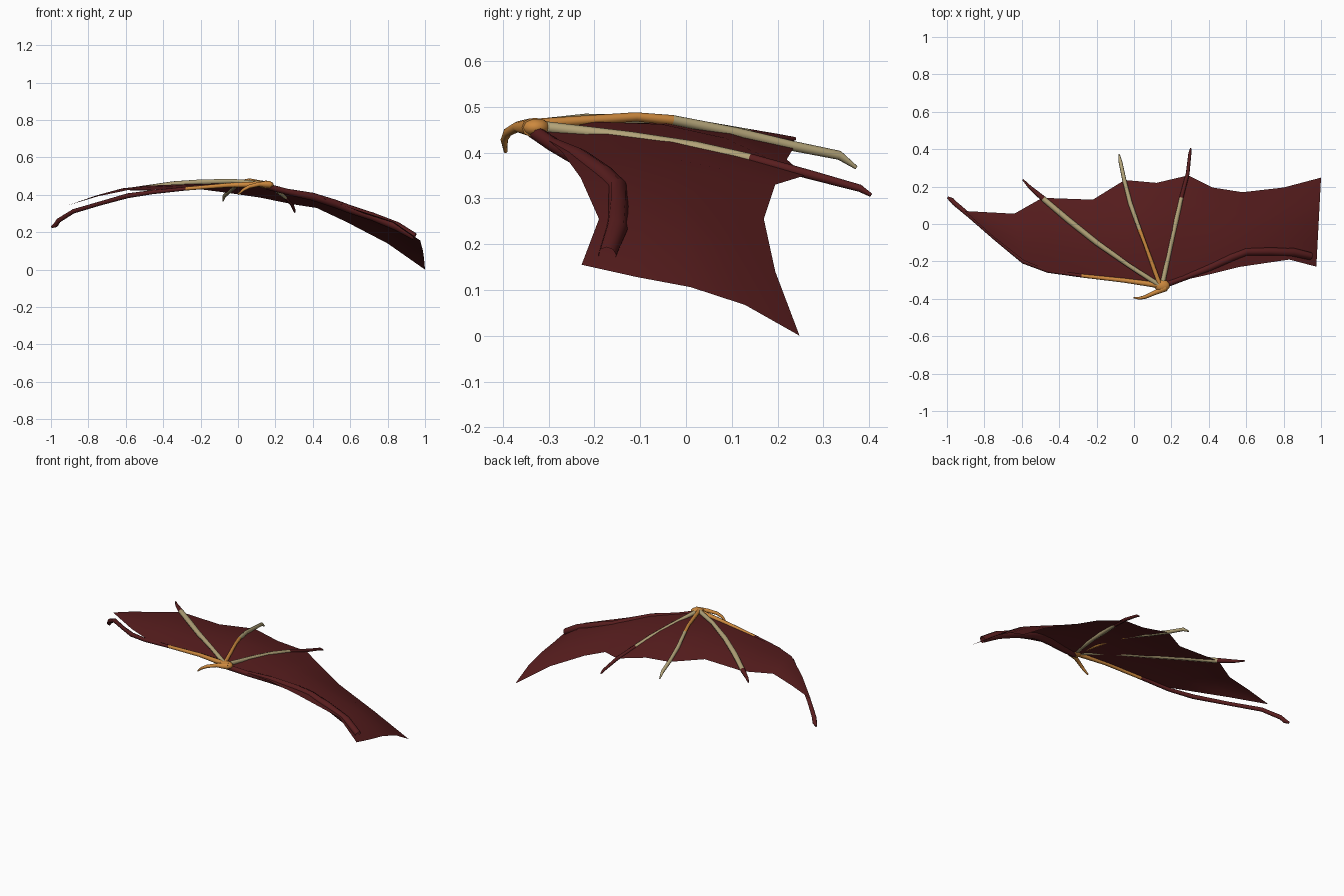
import bpy, bmesh, math
from mathutils import Vector


def material(name, rgb):
    m = bpy.data.materials.new(name)
    m.diffuse_color = (*rgb, 1)
    return m


RED = material("dark red skin", (0.098, 0.0125, 0.0130))
TAN = material("pale bone", (0.44, 0.36, 0.185))
ORANGE = material("amber horn", (0.61, 0.25, 0.048))


def finish(bm, name, mats, smooth=None):
    me = bpy.data.meshes.new(name)
    bm.to_mesh(me)
    bm.free()
    ob = bpy.data.objects.new(name, me)
    bpy.context.collection.objects.link(ob)
    for m in mats:
        me.materials.append(m)
    if smooth:
        bpy.ops.object.select_all(action='DESELECT')
        ob.select_set(True)
        bpy.context.view_layer.objects.active = ob
        bpy.ops.object.shade_smooth_by_angle(angle=math.radians(smooth))
    return ob


def tube(name, path, mats, change=99, sides=8, open_end=False):
    """Tapered bone through (x, y, z, radius); second material from segment 'change'."""
    bm = bmesh.new()
    pts = [Vector(p[:3]) for p in path]
    rings = []
    for i, p in enumerate(pts):
        d = pts[min(i + 1, len(pts) - 1)] - pts[max(i - 1, 0)]
        q = d.to_track_quat('Z', 'Y')
        r = path[i][3]
        rings.append([bm.verts.new(p + q @ Vector((r * math.cos(a), r * math.sin(a), 0)))
                      for a in (2 * math.pi * k / sides for k in range(sides))])
    for i in range(len(rings) - 1):
        for k in range(sides):
            n = (k + 1) % sides
            f = bm.faces.new((rings[i][k], rings[i][n], rings[i + 1][n], rings[i + 1][k]))
            f.material_index = 1 if i >= change else 0
    bm.faces.new(rings[0][::-1])
    if not open_end:
        bm.faces.new(rings[-1]).material_index = 1 if change < 99 else 0
    return finish(bm, name, mats, 50)


# Membrane: leading-edge point, trailing-edge point, arch and skew for each column
columns = [
    ((-0.905, 0.068, 0.345), (-0.90, 0.069, 0.347), 0.0, 1),
    ((-0.75, -0.07, 0.392), (-0.77, 0.062, 0.39), 0.005, 1),
    ((-0.59, -0.195, 0.425), (-0.64, 0.055, 0.425), 0.010, 1),
    ((-0.46, -0.25, 0.426), (-0.49, 0.14, 0.433), 0.020, 1),
    ((-0.30, -0.275, 0.435), (-0.22, 0.13, 0.432), 0.024, 1),
    ((-0.05, -0.30, 0.45), (-0.05, 0.235, 0.41), 0.035, 1),
    ((0.10, -0.325, 0.455), (0.12, 0.22, 0.385), 0.042, 1),
    ((0.20, -0.315, 0.44), (0.29, 0.26, 0.35), 0.022, 1),
    ((0.40, -0.27, 0.40), (0.42, 0.195, 0.33), 0.024, 1),
    ((0.56, -0.23, 0.345), (0.58, 0.17, 0.255), 0.03, 1),
    ((0.83, -0.19, 0.255), (0.80, 0.195, 0.14), 0.03, 1.2),
    ((0.975, -0.228, 0.155), (1.0, 0.248, 0.0), 0.032, 1.5),
]
ROWS = 4
bm = bmesh.new()
grid = []
for lead, trail, arch, skew in columns:
    col = []
    for j in range(ROWS + 1):
        t = j / ROWS
        p = Vector(lead).lerp(Vector(trail), t)
        p.z += arch * math.sin(math.pi * t ** skew)
        col.append(bm.verts.new(p))
    grid.append(col)
for a, b in zip(grid, grid[1:]):
    for j in range(ROWS):
        bm.faces.new((a[j], b[j], b[j + 1], a[j + 1]))
finish(bm, "wing_membrane", [RED], 40)

# Fingers fanning from the wrist
tube("leading_finger", [
    (0.15, -0.33, 0.457, 0.016), (-0.05, -0.302, 0.452, 0.012), (-0.28, -0.276, 0.433, 0.010),
    (-0.46, -0.25, 0.414, 0.011), (-0.59, -0.20, 0.395, 0.013), (-0.74, -0.078, 0.353, 0.011),
    (-0.88, 0.045, 0.312, 0.012), (-0.96, 0.112, 0.262, 0.013), (-0.975, 0.128, 0.238, 0.013),
    (-0.995, 0.142, 0.228, 0.006)], [ORANGE, RED], 2)
tube("outer_finger", [
    (0.14, -0.33, 0.460, 0.013), (-0.03, -0.22, 0.473, 0.012), (-0.20, -0.10, 0.467, 0.015),
    (-0.35, 0.02, 0.456, 0.016), (-0.485, 0.135, 0.437, 0.015), (-0.56, 0.20, 0.432, 0.009),
    (-0.595, 0.238, 0.43, 0.004)], [TAN, RED], 4)
tube("middle_finger", [
    (0.14, -0.33, 0.462, 0.012), (0.06, -0.11, 0.478, 0.010), (0.03, -0.03, 0.471, 0.011),
    (-0.02, 0.11, 0.443, 0.012), (-0.052, 0.235, 0.414, 0.011), (-0.073, 0.335, 0.394, 0.010),
    (-0.08, 0.372, 0.367, 0.004)], [ORANGE, TAN], 2)
tube("inner_finger", [
    (0.15, -0.33, 0.458, 0.013), (0.195, -0.12, 0.434, 0.012), (0.225, 0.02, 0.411, 0.014),
    (0.253, 0.14, 0.387, 0.011), (0.287, 0.27, 0.352, 0.010), (0.299, 0.38, 0.322, 0.008),
    (0.303, 0.404, 0.307, 0.004)], [TAN, RED], 3)

# Curved thumb claw
tube("thumb_claw", [
    (0.17, -0.340, 0.455, 0.02), (0.11, -0.368, 0.456, 0.012), (0.06, -0.390, 0.444, 0.010),
    (0.03, -0.397, 0.428, 0.008), (0.00, -0.394, 0.402, 0.004)], [ORANGE])

# Wrist joint
bm = bmesh.new()
bmesh.ops.create_icosphere(bm, subdivisions=2, radius=1)
for v in bm.verts:
    v.co = Vector((0.15 + v.co.x * 0.042, -0.33 + v.co.y * 0.034, 0.455 + v.co.z * 0.021))
finish(bm, "wrist", [ORANGE], 50)

# Forearm, elbow and upper arm
tube("arm", [
    (0.15, -0.332, 0.446, 0.016), (0.26, -0.29, 0.417, 0.016), (0.40, -0.235, 0.390, 0.021),
    (0.52, -0.180, 0.352, 0.022), (0.60, -0.149, 0.322, 0.022), (0.72, -0.148, 0.283, 0.022),
    (0.85, -0.152, 0.231, 0.024), (0.945, -0.172, 0.176, 0.02)], [RED], open_end=True)
